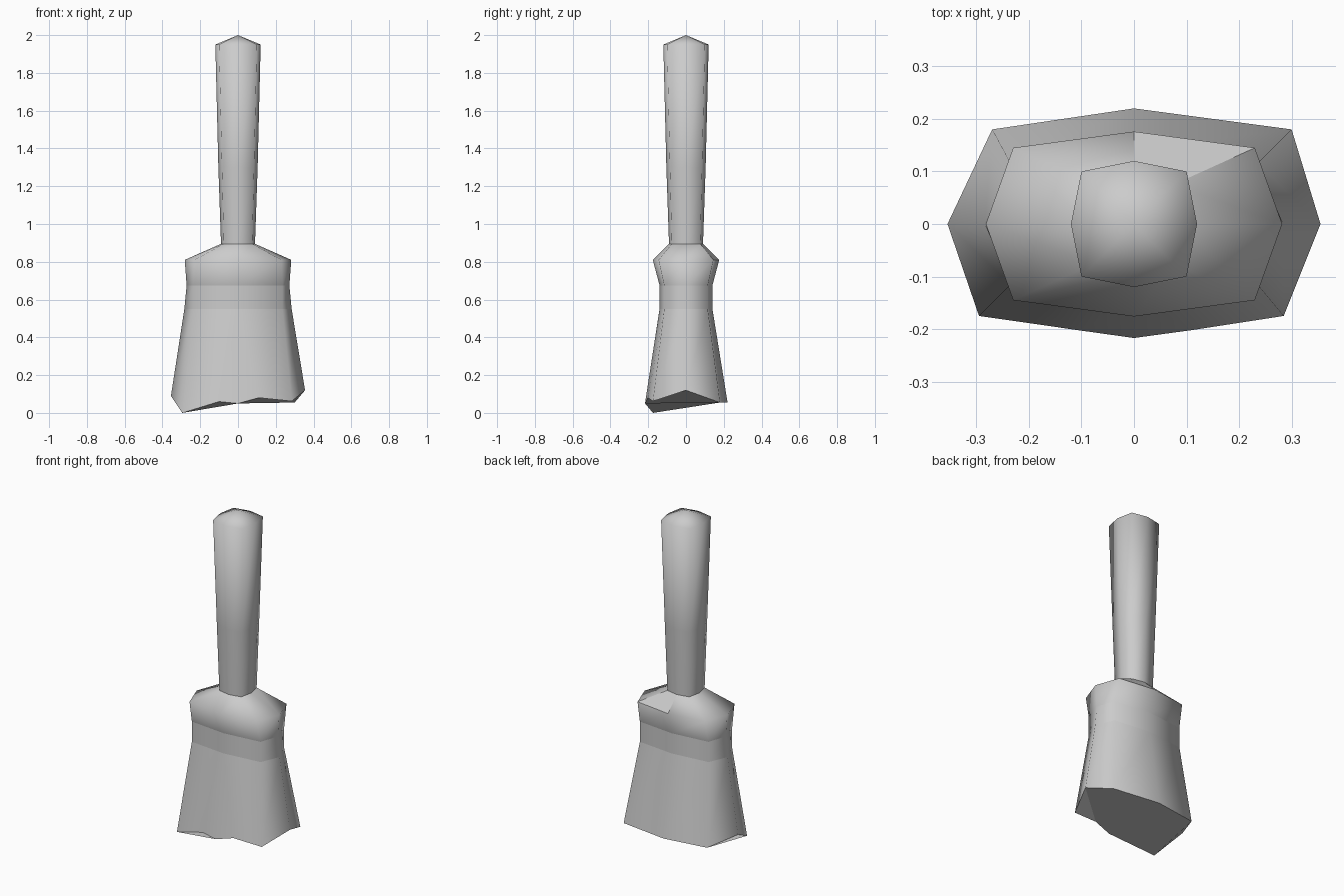
import bpy
import bmesh

cube = bpy.data.objects.get("Cube")
if cube:
    bpy.data.objects.remove(cube, do_unlink=True)

grey = bpy.data.materials.new("plain grey")
grey.use_nodes = True
colour = (0.6, 0.6, 0.6, 1)
grey.diffuse_color = colour
grey.node_tree.nodes["Principled BSDF"].inputs["Base Color"].default_value = colour


def octagon(z, rx, ry, cx, cy):
    """Eight points, anticlockwise from +x, with bulging sides."""
    return [(rx, 0, z), (cx, cy, z), (0, ry, z), (-cx, cy, z),
            (-rx, 0, z), (-cx, -cy, z), (0, -ry, z), (cx, -cy, z)]


def loft(bm, rings):
    """Skin a stack of rings from bottom to top."""
    loops = [[bm.verts.new(p) for p in ring] for ring in rings]
    for low, high in zip(loops, loops[1:]):
        for i in range(len(low)):
            j = (i + 1) % len(low)
            bm.faces.new((low[i], low[j], high[j], high[i])).smooth = True
    return loops


def finish(bm, name):
    bm.normal_update()
    mesh = bpy.data.meshes.new(name)
    bm.to_mesh(mesh)
    bm.free()
    mesh.materials.append(grey)
    obj = bpy.data.objects.new(name, mesh)
    bpy.context.collection.objects.link(obj)
    return obj


# Handle: tapered eight-sided grip with a shallow pointed end
bm = bmesh.new()
loops = loft(bm, [octagon(z, r, r, c, c) for z, r, c in
                  ((0.895, 0.09, 0.075), (1.3, 0.104, 0.085), (1.95, 0.12, 0.1))])
tip = bm.verts.new((0, 0, 2))
top = loops[-1]
for i in range(8):
    bm.faces.new((top[i], top[(i + 1) % 8], tip)).smooth = True
finish(bm, "handle")

# Outlines shared by the parts of the head
collar = octagon(0.895, 0.09, 0.09, 0.075, 0.075)
shoulder = octagon(0.81, 0.282, 0.176, 0.23, 0.145)
waist = octagon(0.675, 0.272, 0.14, 0.235, 0.115)
hem = octagon(0.55, 0.284, 0.14, 0.235, 0.115)

# Shoulder: swelling below the handle, with one crisp facet at the back
bm = bmesh.new()
loft(bm, [waist, shoulder, collar])
bm.faces.ensure_lookup_table()
bm.faces[9].smooth = False
finish(bm, "shoulder")

# Band around the top of the bristles
bm = bmesh.new()
loft(bm, [hem, waist])
finish(bm, "band")

# Bristles: flared skirt with an uneven lower edge
bm = bmesh.new()
tips = [(0.355, 0, 0.12), (0.3, 0.18, 0.055), (0, 0.22, 0.055),
        (-0.27, 0.18, 0.055), (-0.355, 0, 0.09), (-0.295, -0.175, 0),
        (0, -0.217, 0.05), (0.285, -0.175, 0.062)]
low = loft(bm, [tips, hem])[0]
# Ragged points along the front edge
for a, b, point in ((low[5], low[6], (-0.1, -0.203, 0.06)),
                    (low[6], low[7], (0.11, -0.202, 0.08))):
    edge = bm.edges.get((a, b))
    new_edge, vert = bmesh.utils.edge_split(edge, a, 0.5)
    vert.co = point
    low.append(vert)
# Underside, with one corner tilted away
order = low[:6] + [low[8], low[6], low[9]]
bm.faces.new(reversed(order))
bm.faces.new((low[0], low[9], low[7]))
obj = finish(bm, "bristles")
bpy.context.view_layer.objects.active = obj
obj.select_set(True)
bpy.ops.object.shade_smooth_by_angle(angle=1.1)
obj.select_set(False)
